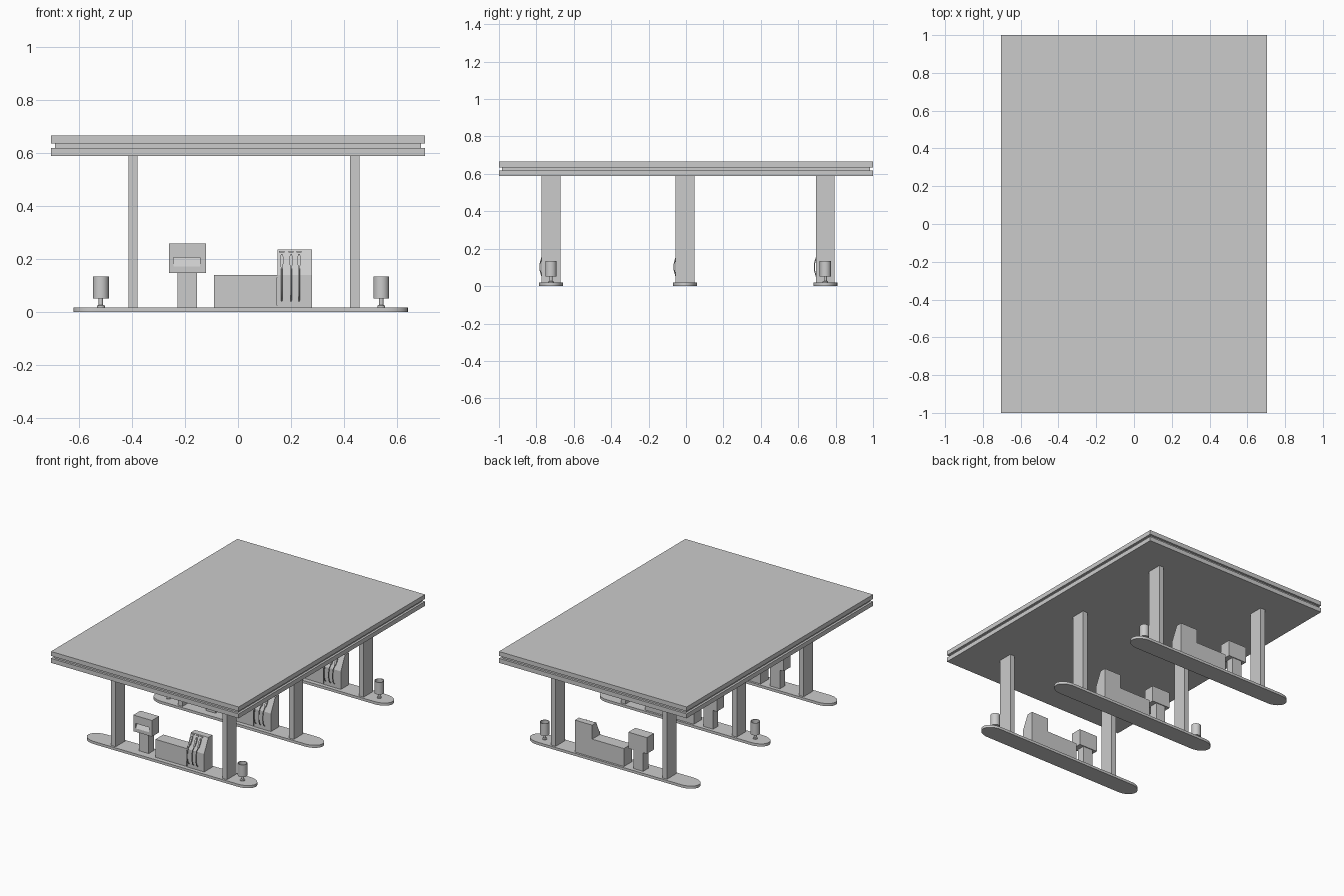
import bpy, bmesh, math
from mathutils import Vector

if "Cube" in bpy.data.objects:
    bpy.data.objects.remove(bpy.data.objects["Cube"])


def mesh_object(name, bm):
    bmesh.ops.recalc_face_normals(bm, faces=bm.faces)
    me = bpy.data.meshes.new(name)
    bm.to_mesh(me)
    bm.free()
    ob = bpy.data.objects.new(name, me)
    bpy.context.collection.objects.link(ob)
    return ob


def prism(name, pts, offset):
    """Extrude a closed 3D outline along an offset vector."""
    bm = bmesh.new()
    f = bm.faces.new([bm.verts.new(p) for p in pts])
    ext = bmesh.ops.extrude_face_region(bm, geom=[f])
    verts = [g for g in ext["geom"] if isinstance(g, bmesh.types.BMVert)]
    bmesh.ops.translate(bm, vec=Vector(offset), verts=verts)
    return mesh_object(name, bm)


def box(name, x0, x1, y0, y1, z0, z1):
    return prism(name, [(x0, y0, z0), (x1, y0, z0), (x1, y1, z0), (x0, y1, z0)], (0, 0, z1 - z0))


def yz_prism(name, x0, x1, profile):
    return prism(name, [(x0, y, z) for y, z in profile], (x1 - x0, 0, 0))


def smooth(ob):
    bpy.ops.object.select_all(action='DESELECT')
    ob.select_set(True)
    bpy.context.view_layer.objects.active = ob
    bpy.ops.object.shade_smooth_by_angle(angle=math.radians(35))


def lathe(name, x, y, profile, n=24):
    """Revolve an (r, z) profile that starts and ends on the axis."""
    bm = bmesh.new()
    vs = [bm.verts.new((x + r, y, z)) for r, z in profile]
    es = [bm.edges.new(p) for p in zip(vs, vs[1:])]
    bmesh.ops.spin(bm, geom=vs + es, cent=(x, y, 0), axis=(0, 0, 1), angle=math.tau, steps=n)
    bmesh.ops.remove_doubles(bm, verts=bm.verts, dist=1e-5)
    smooth(mesh_object(name, bm))


def tube(name, pts, r):
    cu = bpy.data.curves.new(name, 'CURVE')
    cu.dimensions = '3D'
    cu.bevel_depth = r
    cu.bevel_resolution = 2
    cu.use_fill_caps = True
    sp = cu.splines.new('POLY')
    sp.points.add(len(pts) - 1)
    for p, co in zip(sp.points, pts):
        p.co = (*co, 1)
    ob = bpy.data.objects.new(name, cu)
    bpy.context.collection.objects.link(ob)


# Canopy: two slabs with a recessed band between them
box("canopy_lower_slab", -.705, .705, -1, 1, .588, .618)
box("canopy_recess_band", -.69, .69, -.985, .985, .618, .635)
box("canopy_upper_slab", -.705, .705, -1, 1, .635, .665)


def island(c, bin_x):
    # Raised island with rounded ends
    pts = []
    for s in (1, -1):
        for i in range(17):
            a = -math.pi / 2 + math.pi * i / 16
            pts.append((.01 + s * (.54 + .09 * math.cos(a)), c + s * .064 * math.sin(a), 0))
    smooth(prism("island_base", pts, (0, 0, .018)))

    # Canopy columns
    for x in (-.396, .44):
        box("canopy_column", x - .0175, x + .0175, c - .05, c + .05, .018, .59)

    # Payment terminal: post and head with a slanted recess in the front
    box("terminal_post", -.228, -.155, c - .015, c + .04, .018, .15)
    y0, y1 = c - .03, c + .046
    for xa, xb in ((-.26, -.243), (-.143, -.12)):
        box("terminal_head_side", xa, xb, y0, y1, .148, .258)
    yz_prism("terminal_head", -.243, -.143, [
        (y0, .148), (y0, .172), (y0 + .022, .205), (y0, .205), (y0, .258), (y1, .258), (y1, .148)])

    # Pump: low cabinet and taller tower with a sloped upper front
    yf, yb = c - .038, c + .05
    box("pump_cabinet", -.09, .148, yf + .003, yb, .018, .14)
    yz_prism("pump_tower", .148, .278, [
        (yf, .018), (yf, .14), (yf + .045, .235), (yb, .235), (yb, .018)])

    def front(z):
        return yf + max(0, z - .14) * .045 / .095

    # Nozzles, holder caps and hanging hoses
    for x in (.165, .2, .23):
        prism("nozzle_holder", [(x + dx, front(z) + .004, z) for dx, z in
                                ((-.01, .224), (.01, .224), (.01, .231), (-.01, .231))], (0, -.012, 0))
        prism("nozzle", [(x + dx, front(z) - .001, z) for dx, z in
                         ((-.003, .165), (.003, .165), (.006, .185), (.006, .208),
                          (.003, .218), (-.003, .218), (-.006, .208), (-.006, .185))], (0, -.011, 0))
        tube("hose", [(x, front(.17) - .006, .17), (x, yf - .012, .15), (x, yf - .02, .12),
                      (x, yf - .02, .085), (x, yf - .012, .055), (x, yf + .002, .042)], .0028)
    # Side trim strip where tower meets cabinet
    box("pump_trim", .145, .151, yf - .004, yf + .006, .025, .13)

    # Litter bin on a short pole, open at the top
    z = .018
    lathe("litter_bin", bin_x, c, [
        (0, z), (.015, z), (.015, .024), (.008, .027), (.008, .052), (.03, .052),
        (.03, .135), (.026, .135), (.026, .11), (0, .11)])


for c, bin_x in ((-.722, .54), (-.005, -.517), (.745, .54)):
    island(c, bin_x)
